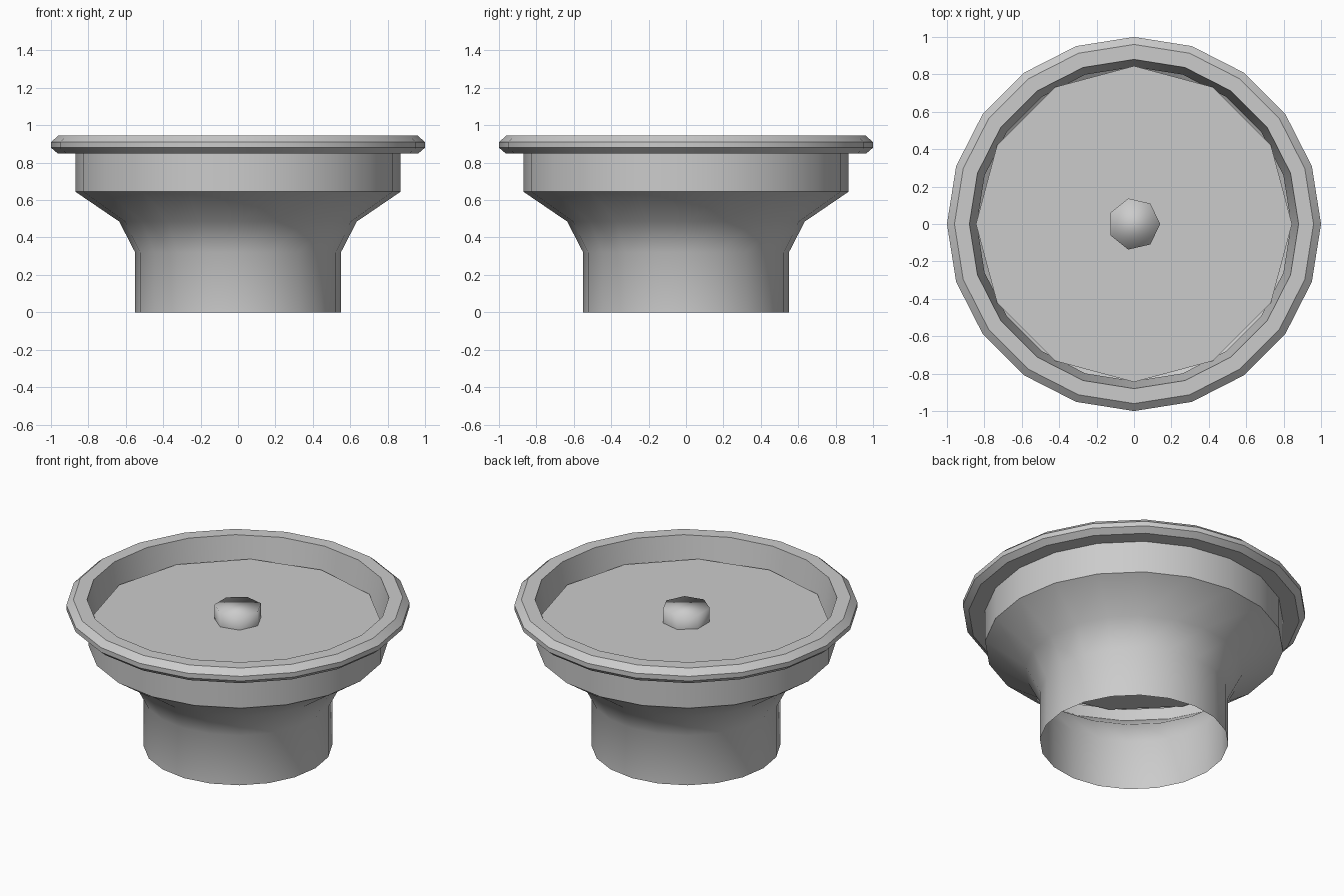
import bpy, bmesh, math

if "Cube" in bpy.data.objects:
    bpy.data.objects.remove(bpy.data.objects["Cube"])


def finish(name, bm, angle):
    mesh = bpy.data.meshes.new(name)
    bm.to_mesh(mesh)
    bm.free()
    obj = bpy.data.objects.new(name, mesh)
    bpy.context.collection.objects.link(obj)
    bpy.ops.object.select_all(action='DESELECT')
    obj.select_set(True)
    bpy.context.view_layer.objects.active = obj
    if angle is None:
        bpy.ops.object.shade_smooth()
    elif angle > 0:
        bpy.ops.object.shade_smooth_by_angle(angle=math.radians(angle))
    return obj


def lathe(name, profile, sides, angle=0, cap_bottom=False, cap_top=False):
    """Revolve (radius, height) points about z."""
    bm = bmesh.new()
    rings = []
    for r, z in profile:
        rings.append([bm.verts.new((r * math.cos(math.tau * i / sides),
                                    r * math.sin(math.tau * i / sides), z))
                      for i in range(sides)])
    for lo, hi in zip(rings, rings[1:]):
        for i in range(sides):
            j = (i + 1) % sides
            bm.faces.new((lo[i], lo[j], hi[j], hi[i]))
    if cap_bottom:
        bm.faces.new(rings[0][::-1])
    if cap_top:
        bm.faces.new(rings[-1])
    return finish(name, bm, angle)


# Open pedestal, flare, collar, chamfered rim and inner basin wall
lathe("basin_shell", [
    (0.55, 0.0), (0.55, 0.32), (0.635, 0.485), (0.87, 0.645), (0.87, 0.85),
    (0.965, 0.85), (1.0, 0.88), (1.0, 0.91), (0.96, 0.945),
    (0.88, 0.945), (0.84, 0.70)], 20, 35)

# Flat basin floor with fewer sides
lathe("basin_floor", [(0.845, 0.70), (0.845, 0.806)], 12, 35, True, True)

# Small smooth-shaded seven-sided knob in the middle
lathe("centre_knob", [(0.14, 0.80), (0.14, 0.895)], 7, None, False, True)
